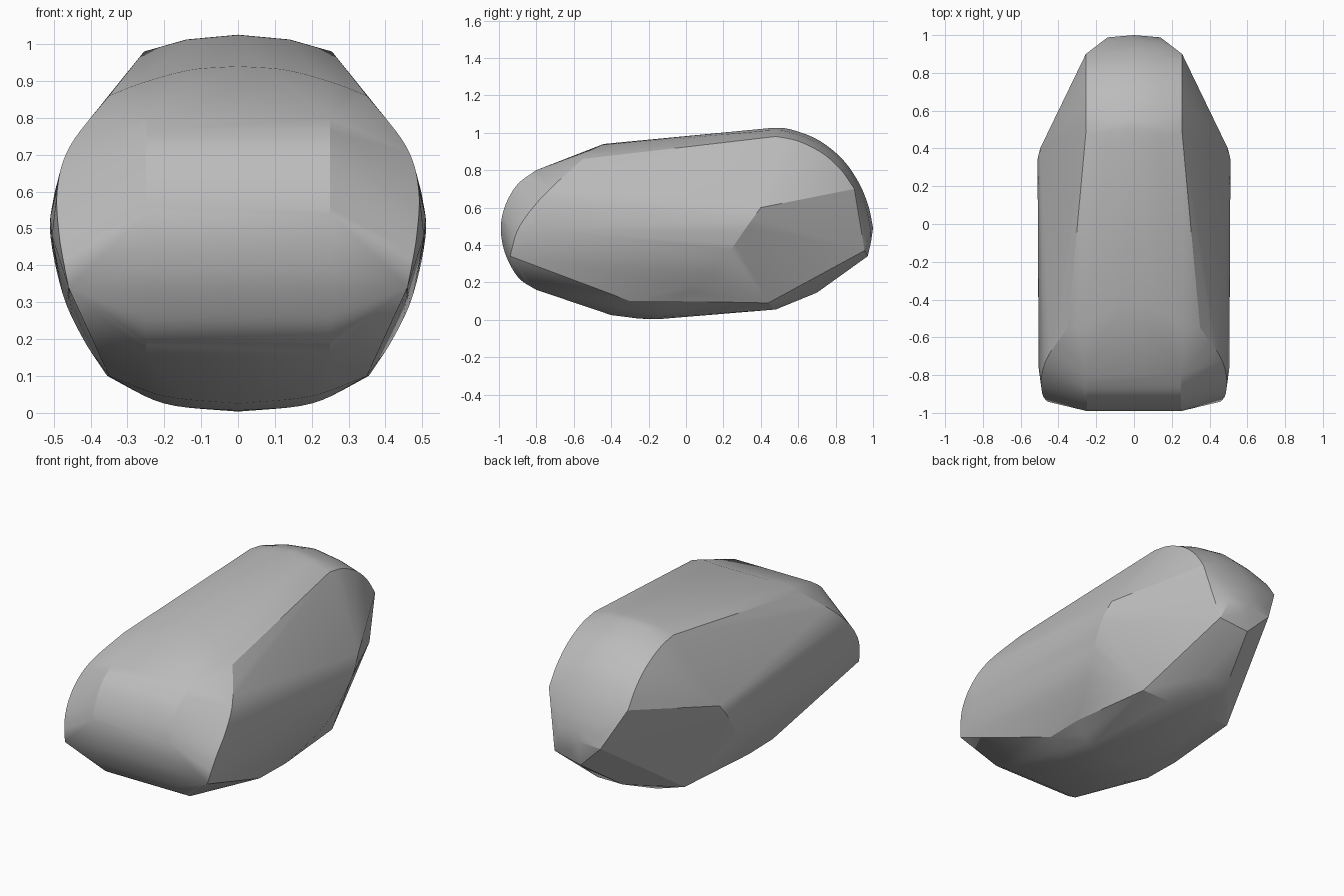
import bpy
import bmesh
import math
from mathutils import Vector

default_cube = bpy.data.objects.get("Cube")
if default_cube:
    bpy.data.objects.remove(default_cube, do_unlink=True)


def make_material(name, colour):
    material = bpy.data.materials.new(name)
    material.use_nodes = True
    material.diffuse_color = colour
    shader = next(n for n in material.node_tree.nodes if n.type == "BSDF_PRINCIPLED")
    shader.inputs["Base Color"].default_value = colour
    return material


def smooth_path(points, steps=6):
    """Sample a smooth curve that passes through every given point."""
    pts = [Vector(p) for p in points]
    padded = [pts[0] * 2 - pts[1]] + pts + [pts[-1] * 2 - pts[-2]]
    samples = []
    for before, start, end, after in zip(padded, padded[1:], padded[2:], padded[3:]):
        for step in range(steps):
            t = step / steps
            samples.append(0.5 * (2 * start + (end - before) * t
                                  + (2 * before - 5 * start + 4 * end - after) * t ** 2
                                  + (3 * start - before - 3 * end + after) * t ** 3))
    return samples + [pts[-1]]


def mirrored(points):
    return [Vector((side * p[0], p[1], p[2])) for p in points for side in (-1, 1)]


def at_width(x, profile):
    return [(x, y, z) for y, z in profile]


# Slanted rim where the nose meets the body
nose_rim_side = smooth_path([(.46, -.94, .34), (.485, -.90, .48), (.49, -.81, .61),
                             (.455, -.70, .725), (.35, -.55, .86)])
nose_rim_top = smooth_path([(.35, -.55, .86), (.26, -.53, .895), (.13, -.46, .93), (0, -.44, .94)])

# Rounded nose, as a bent strip along the middle
nose_strip = smooth_path(at_width(.25, [(-.80, .80), (-.90, .725), (-.965, .615), (-.99, .50),
                                        (-.975, .38), (-.93, .275), (-.88, .21), (-.80, .16)]))

# Widest line of the body and the slanted rim at its rear end
side_line = [(.505, -.76, .48), (.497, -.82, .52)]
body_rim = smooth_path([(.497, .40, .60), (.51, .32, .49), (.475, .20, .32),
                        (.42, .08, .20), (.355, -.07, .10)])

# Rounded belly
belly = smooth_path([(.355, -.07, .10), (.20, -.13, .025), (0, -.15, .003)])
belly += smooth_path([(.35, -.30, .10), (.20, -.36, .045), (0, -.40, .025)])
belly += [Vector(p) for p in ((.15, .48, .055), (.30, .44, .09), (.08, .70, .145), (0, -.25, .006))]

# Rear dome: edge profile and a fuller middle profile
dome_edge = smooth_path(at_width(.255, [(.48, .98), (.60, .955), (.73, .89), (.83, .80), (.90, .70)]))
dome_middle = [(.45, 1.025), (.55, 1.02), (.70, .965), (.83, .865), (.92, .74), (.975, .61), (1, .49)]
dome_centre = smooth_path(at_width(0, dome_middle))
dome_inner = smooth_path(at_width(.14, [(y - .012, z - .013) for y, z in dome_middle]))
rear_chin = [Vector(p) for p in ((.18, .955, .37), (0, .972, .34), (.06, .99, .42))]

# Wrap one taut skin around all of the guide curves
mesh = bpy.data.meshes.new("body_shell")
bm = bmesh.new()
for curve in (nose_rim_side, nose_rim_top, nose_strip, side_line, body_rim,
              belly, dome_edge, dome_inner):
    for point in mirrored(curve):
        bm.verts.new(point)
for point in dome_centre + rear_chin:
    bm.verts.new(point)
bmesh.ops.remove_doubles(bm, verts=bm.verts, dist=0.001)
bmesh.ops.convex_hull(bm, input=bm.verts)
bmesh.ops.delete(bm, geom=[v for v in bm.verts if not v.link_faces], context="VERTS")
bmesh.ops.recalc_face_normals(bm, faces=bm.faces)
bm.to_mesh(mesh)
bm.free()

shell = bpy.data.objects.new("body_shell", mesh)
bpy.context.collection.objects.link(shell)
mesh.materials.append(make_material("plain grey", (.5, .5, .5, 1)))

bpy.ops.object.select_all(action="DESELECT")
shell.select_set(True)
bpy.context.view_layer.objects.active = shell
bpy.ops.object.shade_smooth_by_angle(angle=math.radians(20))
